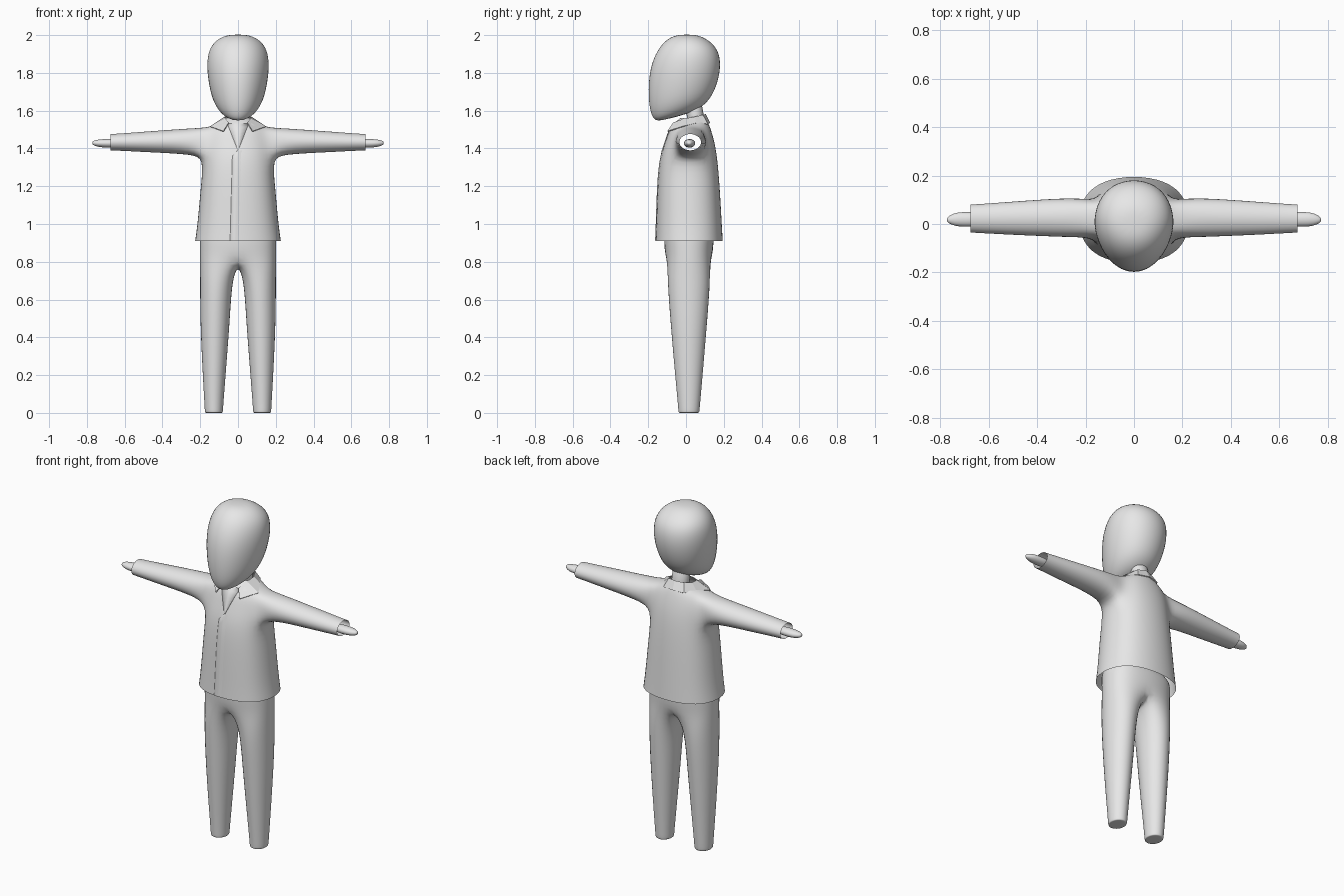
import bpy, bmesh, math
from mathutils import Vector
from mathutils.bvhtree import BVHTree

cube = bpy.data.objects.get("Cube")
if cube:
    bpy.data.objects.remove(cube, do_unlink=True)

grey = bpy.data.materials.new("light_grey")
grey.use_nodes = True
grey.diffuse_color = (0.8, 0.8, 0.8, 1)
grey.node_tree.nodes["Principled BSDF"].inputs["Base Color"].default_value = (0.8, 0.8, 0.8, 1)

# Cage sizes are enlarged to make up for the shrinking of subdivision
GROW12, GROW8 = 1.047, 1.108


def finish(name, bm, levels=2, smooth=True):
    bmesh.ops.recalc_face_normals(bm, faces=bm.faces)
    me = bpy.data.meshes.new(name)
    bm.to_mesh(me)
    bm.free()
    me.materials.append(grey)
    for p in me.polygons:
        p.use_smooth = smooth
    ob = bpy.data.objects.new(name, me)
    bpy.context.collection.objects.link(ob)
    if levels:
        mod = ob.modifiers.new("Smooth", 'SUBSURF')
        mod.levels = mod.render_levels = levels
    return ob


def power(v, p):
    return math.copysign(abs(v) ** p, v)


def flat_ring(bm, hx, y0, y1, z0, z1, p=0.85, n=12, cx=0.0, grow=GROW12, angles=None, taper=0.0):
    """Ring around z; its height runs from z0 at the front to z1 at the back."""
    angles = angles or [360 * k / n for k in range(n)]
    cy, hy = (y0 + y1) / 2, (y1 - y0) / 2
    out = []
    for a in angles:
        c = power(math.cos(math.radians(a)), p)
        s = power(math.sin(math.radians(a)), p)
        w = 1 + taper * min(s, 0)
        out.append(bm.verts.new((cx + hx * c * grow * w, cy + hy * s * grow,
                                 (z0 + z1) / 2 + (z1 - z0) / 2 * s)))
    return out


ARM_ANGLES = [-135, -90, -45, 0, 45, 90, 135, 180]


def arm_ring(bm, x, y0, y1, z0, z1):
    """Eight-sided ring around the x axis."""
    out = []
    for a in ARM_ANGLES:
        c, s = math.cos(math.radians(a)), math.sin(math.radians(a))
        out.append(bm.verts.new((x, (y0 + y1) / 2 + (y1 - y0) / 2 * c * GROW8,
                                 (z0 + z1) / 2 + (z1 - z0) / 2 * s * GROW8)))
    return out


def bridge(bm, a, b, skip=()):
    n = len(a)
    for k in range(n):
        if k not in skip:
            bm.faces.new((a[k], a[(k + 1) % n], b[(k + 1) % n], b[k]))


def loft(bm, rings, caps=(True, True)):
    for a, b in zip(rings, rings[1:]):
        bridge(bm, a, b)
    for cap, r in zip(caps, (rings[0], rings[-1])):
        if cap:
            bm.faces.new(r)


# Head: half width, front y, back y, front z, back z
bm = bmesh.new()
HEAD = [(.05, -.145, .03, 1.540, 1.590), (.095, -.175, .09, 1.555, 1.625),
        (.135, -.195, .14, 1.62, 1.68), (.160, -.199, .176, 1.74, 1.78),
        (.167, -.183, .183, 1.85, 1.87), (.150, -.14, .16, 1.94, 1.94),
        (.095, -.085, .095, 1.99, 1.99), (.035, -.03, .04, 2.003, 2.003)]
loft(bm, [flat_ring(bm, *r, p=.92, taper=.16) for r in HEAD])
finish("head", bm)

# Neck
bm = bmesh.new()
loft(bm, [flat_ring(bm, .05, y - .045, y + .045, z, z, p=1)
          for y, z in ((.06, 1.49), (.05, 1.57), (.035, 1.67))])
finish("neck", bm, 1)

# Jacket: hollow body with sleeves growing out of side openings
bm = bmesh.new()
BODY = [(.91, .225, -.16, .193), (1.0, .212, -.156, .188), (1.2, .195, -.15, .177),
        (1.345, .18, -.138, .165), (1.435, .172, -.108, .15), (1.51, .15, -.085, .128),
        (1.545, .085, -.05, .112), (1.56, .07, -.03, .10)]
body = [flat_ring(bm, hx, y0, y1, z, z) for z, hx, y0, y1 in BODY]
for i in range(len(body) - 1):
    bridge(bm, body[i], body[i + 1], (11, 0, 5, 6) if i in (3, 4) else ())
HOLE = [(3, -1), (3, 0), (3, 1), (4, 1), (5, 1), (5, 0), (5, -1), (4, -1)]
SLEEVE = [(.24, -.055, .11, 1.369, 1.507), (.45, -.047, .096, 1.379, 1.492),
          (.62, -.038, .083, 1.388, 1.479), (.675, -.035, .08, 1.39, 1.476)]
for side in (1, -1):
    last = [body[i][c % 12 if side > 0 else 6 - c] for i, c in HOLE]
    for x, *size in SLEEVE:
        ring = arm_ring(bm, side * x, *size)
        bridge(bm, last, ring)
        last = ring
bmesh.ops.delete(bm, geom=[v for v in bm.verts if not v.link_faces], context='VERTS')
jacket = finish("jacket", bm)

# Hands
for side, label in ((1, "left"), (-1, "right")):
    bm = bmesh.new()
    HAND = [(.62, -.008, .045, 1.408, 1.448), (.68, -.012, .05, 1.403, 1.451),
            (.735, -.01, .048, 1.407, 1.448), (.762, .002, .034, 1.415, 1.442),
            (.772, .01, .024, 1.422, 1.436)]
    loft(bm, [arm_ring(bm, side * r[0], *r[1:]) for r in HAND])
    finish(label + "_hand", bm)

# Trousers: the hip ring splits into two legs around a crotch point
bm = bmesh.new()
hips = [flat_ring(bm, .2, y0, y1, z, z, p=.8)
        for z, y0, y1 in ((1.0, -.115, .145), (.90, -.115, .145), (.82, -.108, .138))]
loft(bm, hips, (True, False))
crotch = bm.verts.new((0, .015, .775))
LEG = [(.70, .032, .2, -.098, .128), (.5, .043, .2, -.083, .113), (.25, .062, .189, -.062, .092),
       (.02, .08, .176, -.04, .072), (0, .08, .175, -.04, .07), (0, .09, .165, -.03, .06)]
for side in (1, -1):
    ks = (9, 10, 11, 0, 1, 2, 3) if side > 0 else (9, 8, 7, 6, 5, 4, 3)
    rings = [[hips[-1][k] for k in ks] + [crotch]]
    for z, xi, xo, y0, y1 in LEG:
        rings.append(flat_ring(bm, side * (xo - xi) / 2, y0, y1, z, z, p=1,
                               cx=side * (xi + xo) / 2, grow=GROW8, angles=ARM_ANGLES))
    loft(bm, rings, (False, True))
finish("trousers", bm)

# Thin plates laid on the front of the jacket
bpy.context.view_layer.update()
tree = BVHTree.FromObject(jacket, bpy.context.evaluated_depsgraph_get())


def front_plate(name, rows):
    """Each row is a height and its (x, lift) points."""
    bm = bmesh.new()
    grid = []
    for z, pts in rows:
        line = []
        for x, lift in pts:
            hit = tree.ray_cast(Vector((x, -1, z)), Vector((0, 1, 0)))[0]
            line.append(bm.verts.new((x, (hit.y if hit else -.1) - lift, z)))
        grid.append(line)
    for a, b in zip(grid, grid[1:]):
        for k in range(len(a) - 1):
            bm.faces.new((a[k], a[k + 1], b[k + 1], b[k]))
    return finish(name, bm, 0)


rows = []
for i in range(13):
    z = .912 + .448 * i / 12
    x = -.042 + .012 * i / 12
    rows.append((z, [(x, 0), (x, .005), (x + .03, .003), (x + .06, -.002)]))
rows.append((1.388, [(-.004, 0), (-.003, .005), (.01, .003), (.03, -.002)]))
front_plate("jacket_front_edge", rows)

rows = []
for i in range(9):
    t = i / 8
    w = .002 + .055 * t
    rows.append((1.392 + .14 * t, [(-w, 0), (-w, .004), (0, .004), (w, .004), (w, 0)]))
front_plate("neck_opening", rows)

# Folded collar with pointed front leaves, mirrored across the middle
bm = bmesh.new()
INNER = [(0, .105, 1.582), (.05, .09, 1.578), (.072, .045, 1.568), (.066, -.01, 1.558), (.05, -.068, 1.537)]
OUTER = [(0, .128, 1.535), (.068, .115, 1.53), (.105, .055, 1.535), (.148, -.02, 1.517), (.078, -.098, 1.492)]
a = [bm.verts.new(v) for v in INNER]
b = [bm.verts.new(v) for v in OUTER]
for k in range(len(a) - 1):
    bm.faces.new((a[k], a[k + 1], b[k + 1], b[k]))
collar = finish("collar", bm, 0, False)
mirror = collar.modifiers.new("Mirror", 'MIRROR')
mirror.use_clip = True
thick = collar.modifiers.new("Thickness", 'SOLIDIFY')
thick.thickness = .005
